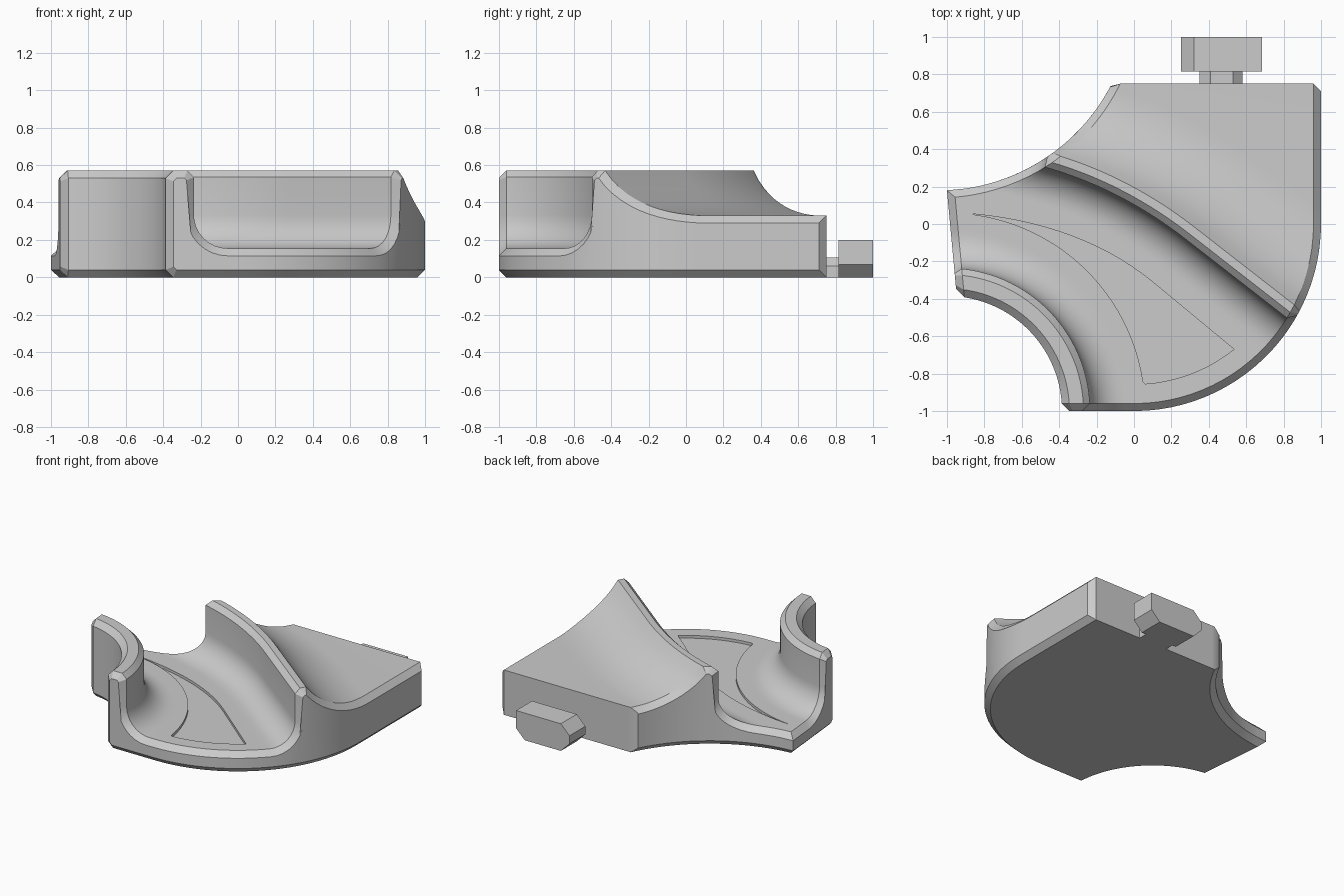
import bpy, bmesh, math
from mathutils import Vector as V
from mathutils.geometry import intersect_line_line_2d as cross

if "Cube" in bpy.data.objects:
    bpy.data.objects.remove(bpy.data.objects["Cube"])

grey = bpy.data.materials.new("plain_grey")
grey.diffuse_color = (0.6, 0.6, 0.6, 1)
grey.use_nodes = True
grey.node_tree.nodes["Principled BSDF"].inputs["Base Color"].default_value = grey.diffuse_color
CH = 0.04       # chamfer size
FLOOR, RIM, BACK = 0.155, 0.57, 0.33
N = 40          # columns along the channel


def arc(cx, cy, r, a0, a1, n):
    return [V((cx + r * math.cos(math.radians(a0 + (a1 - a0) * i / n)),
               cy + r * math.sin(math.radians(a0 + (a1 - a0) * i / n)))) for i in range(n + 1)]


def bezier(a, b, c, n):
    a, b, c = V(a), V(b), V(c)
    return [a * (1 - t) ** 2 + b * 2 * t * (1 - t) + c * t * t for t in (i / n for i in range(n + 1))]


def offset(pts, dist, closed=False):
    """Mitred offset to the right of travel; dist may be a function of the point."""
    out, n = [], len(pts)
    for i, p in enumerate(pts):
        a = pts[i - 1] if i or closed else None
        b = pts[(i + 1) % n] if i < n - 1 or closed else None
        dirs = [d.normalized() for d in ((p - a) if a is not None else None,
                                         (b - p) if b is not None else None) if d is not None]
        ns = [V((d.y, -d.x)) for d in dirs]
        m = sum(ns, V((0, 0))).normalized()
        d = dist(p) if callable(dist) else dist
        out.append(p + m * (d / max(0.4, m.dot(ns[0]))))
    return out


def at(poly, p):
    i = max(0, min(int(p), len(poly) - 2))
    return poly[i].lerp(poly[i + 1], p - i)


def lengths(poly):
    s = [0]
    for a, b in zip(poly, poly[1:]):
        s.append(s[-1] + (b - a).length)
    return s


def param(poly, s):
    ls = lengths(poly)
    for i in range(len(poly) - 1):
        if s <= ls[i + 1]:
            return i + (s - ls[i]) / (ls[i + 1] - ls[i])
    return len(poly) - 1


def resample(poly, n):
    tot = lengths(poly)[-1]
    return [at(poly, param(poly, tot * i / n)) for i in range(n + 1)]


# Side outlines of the piece, and the same outlines moved in by the chamfer
left = [V((-0.93, -0.576))] + arc(-1.05, 1.224, 1.045, -87.26, -15, 24)
right = [V((-0.6, -1))] + arc(0, 0, 1, -90, 0, 24) + [V((1, 1))]
left_in, right_in = offset(left, CH), offset(right, -CH)


def hits(curve, side):
    found = []
    for i in range(len(curve) - 1):
        for j in range(len(side) - 1):
            x = cross(curve[i], curve[i + 1], side[j], side[j + 1])
            if x is not None:
                found.append((i, x, j + (x - side[j]).length / (side[j + 1] - side[j]).length))
    return found


def clip(curve):
    """Part of a lengthwise curve between both sides, with its side positions."""
    i, a, pl = hits(curve, left_in)[0]
    k, b, pr = hits(curve, right_in)[-1]
    return resample([a] + curve[i + 1:k + 1] + [b], N), pl, pr


# Lengthwise curves: inner arc family, and offsets of the tall ridge
ridge = bezier((-0.5, 0.31), (-0.07, 0.195), (0.3, -0.1), 16)
t0, t1 = (ridge[1] - ridge[0]).normalized(), (ridge[-1] - ridge[-2]).normalized()
ridge = [ridge[0] - t0 * 0.6] + ridge + [ridge[-1] + t1 * 1.3]


def inner(r):
    return clip(arc(-1, -1, r, 110, -20, 80))


def outer(d):
    def widen(p):
        k = 1 + 0.24 * max(0, min(1, (p.x + 0.5) / 1.3))
        return -(d if d <= 0.08 else 0.08 + (d - 0.08) * k)
    return clip(offset(ridge, widen))


rows = []       # (curve, height, shares the bottom row of the previous one)
FR = 0.18
fillet = [(FR - FR * math.sin(a), FLOOR + FR - FR * math.cos(a))
          for a in (math.pi / 2 * i / 8 for i in range(8, -1, -1))]   # wall to floor
for r, z, same in ((0.615, CH, False), (0.615, RIM - CH, True), (0.655, RIM, True),
                   (0.73, RIM, False), (0.765, RIM - 0.035, False)):
    rows.append((inner(r), z, same))
for i, (d, z) in enumerate(fillet):
    rows.append((inner(0.765 + d), z, i == 0))
A, B = rows[-1][0], outer(-FR)
M = 14
for j in range(1, M):          # flat channel floor
    f, ends = j / M, []
    for poly, k in ((left_in, 1), (right_in, 2)):
        ls = lengths(poly)
        s0, s1 = (ls[int(c[k])] + (at(poly, c[k]) - poly[int(c[k])]).length for c in (A, B))
        s = s0 + (s1 - s0) * f
        if k == 1 and abs(s - ls[1]) <= (s1 - s0) / M / 2:
            s = ls[1]          # keep the outline corner
        ends.append(param(poly, s))
    eL = at(left_in, ends[0]) - A[0][0].lerp(B[0][0], f)
    eR = at(right_in, ends[1]) - A[0][-1].lerp(B[0][-1], f)
    pts = [A[0][i].lerp(B[0][i], f) + eL * (1 - i / N) + eR * (i / N) for i in range(N + 1)]
    rows.append(((pts, ends[0], ends[1]), FLOOR, False))
for d, z in reversed(fillet):
    rows.append((outer(-d), z, False))
rows += [(outer(0), RIM - 0.035, True), (outer(0.035), RIM, False), (outer(0.08), RIM, False)]
w, h = 0.42, RIM - BACK
R = (w * w + h * h) / (2 * h)
for i in range(1, 13):         # hollow slope behind the ridge
    x = w * (1 - i / 12)
    rows.append((outer(0.5 - x), BACK + R - math.sqrt(R * R - x * x), False))
rows.append((clip([V((-0.5, 0.75)), V((1.3, 0.75))]), BACK, False))

# Ring of rows: all top rows, then the matching bottom rows backwards
partner, bottoms = [], []
for i, (c, z, same) in enumerate(rows):
    if not same:
        bottoms.append(c if i else rows[2][0])
    partner.append(len(bottoms) - 1)
T, K = len(rows), len(bottoms)
ring = [(c, z) for c, z, _ in rows] + [(c, 0) for c in reversed(bottoms)]


def end_points(side, k):
    ls = lengths(side)
    prof = []
    for c, z in ring:
        i = min(int(c[k]), len(side) - 2)
        prof.append(V((ls[i] + (c[k] - i) * (ls[i + 1] - ls[i]), z)))
    return [(*at(side, param(side, q.x)), q.y) for q in offset(prof, CH, True)]


bm = bmesh.new()
eL, eR = end_points(left, 1), end_points(right, 2)
grid = []
for i, (c, z) in enumerate(ring):
    co = [eL[i]] + [(p.x, p.y, z) for p in c[0]] + [eR[i]]
    grid.append([bm.verts.new(p) for p in co])
G = len(grid)
for i in range(G):
    a, b = grid[i], grid[(i + 1) % G]
    for j in range(N + 2):
        bm.faces.new((a[j], a[j + 1], b[j + 1], b[j]))
for col in (0, N + 2):         # end walls
    for i in range(T - 1):
        b0, b1 = (grid[G - 1 - partner[k]][col] for k in (i, i + 1))
        f = [grid[i][col], grid[i + 1][col], b1] + ([b0] if b0 != b1 else [])
        bm.faces.new(f if col else f[::-1])
bmesh.ops.recalc_face_normals(bm, faces=bm.faces)
if bm.calc_volume(signed=True) < 0:
    bmesh.ops.reverse_faces(bm, faces=bm.faces)


def make(name, bm):
    me = bpy.data.meshes.new(name)
    bm.to_mesh(me)
    bm.free()
    me.materials.append(grey)
    ob = bpy.data.objects.new(name, me)
    bpy.context.collection.objects.link(ob)
    return ob


def prism(name, pts, vec):
    bm = bmesh.new()
    f = bm.faces.new([bm.verts.new(p) for p in pts])
    g = bmesh.ops.extrude_face_region(bm, geom=[f])
    bmesh.ops.translate(bm, vec=vec, verts=[v for v in g["geom"] if isinstance(v, bmesh.types.BMVert)])
    bmesh.ops.recalc_face_normals(bm, faces=bm.faces)
    return make(name, bm)


body = make("channel_body", bm)

# Shallow sunken wedge in the channel floor
wedge = bezier((-0.87, 0.055), (-0.28, 0), (0.1, -0.31), 14) + arc(0, 0, 0.857, -51.4, -86.0, 10)
wedge += arc(-1, -1, 1.06, 8.5, 82, 24)
cutter = prism("floor_recess_cutter", [(p.x, p.y, FLOOR - 0.02) for p in wedge], (0, 0, 0.1))
cutter.hide_render = True
bpy.context.view_layer.objects.active = body
whole = body.data.copy()
for solver in ("EXACT", "MANIFOLD", "FLOAT"):
    mod = body.modifiers.new("floor_recess", "BOOLEAN")
    mod.operation, mod.solver, mod.object = "DIFFERENCE", solver, cutter
    bpy.ops.object.modifier_apply(modifier=mod.name)
    if len(body.data.polygons) > 1000:
        break
    body.data = whole.copy()
bpy.data.objects.remove(cutter)
body.select_set(True)
bpy.ops.object.shade_smooth_by_angle(angle=math.radians(25))

# Connector at the back
head = [(0.25, 0.07), (0.25, 0.13), (0.32, 0.2), (0.685, 0.2), (0.685, 0.07), (0.615, 0), (0.32, 0)]
neck = [(0.35, 0), (0.35, 0.06), (0.41, 0.105), (0.53, 0.105), (0.58, 0.06), (0.58, 0)]
prism("connector_head", [(x, 0.815, z) for x, z in head], (0, 0.185, 0))
prism("connector_neck", [(x, 0.74, z) for x, z in neck], (0, 0.08, 0))
